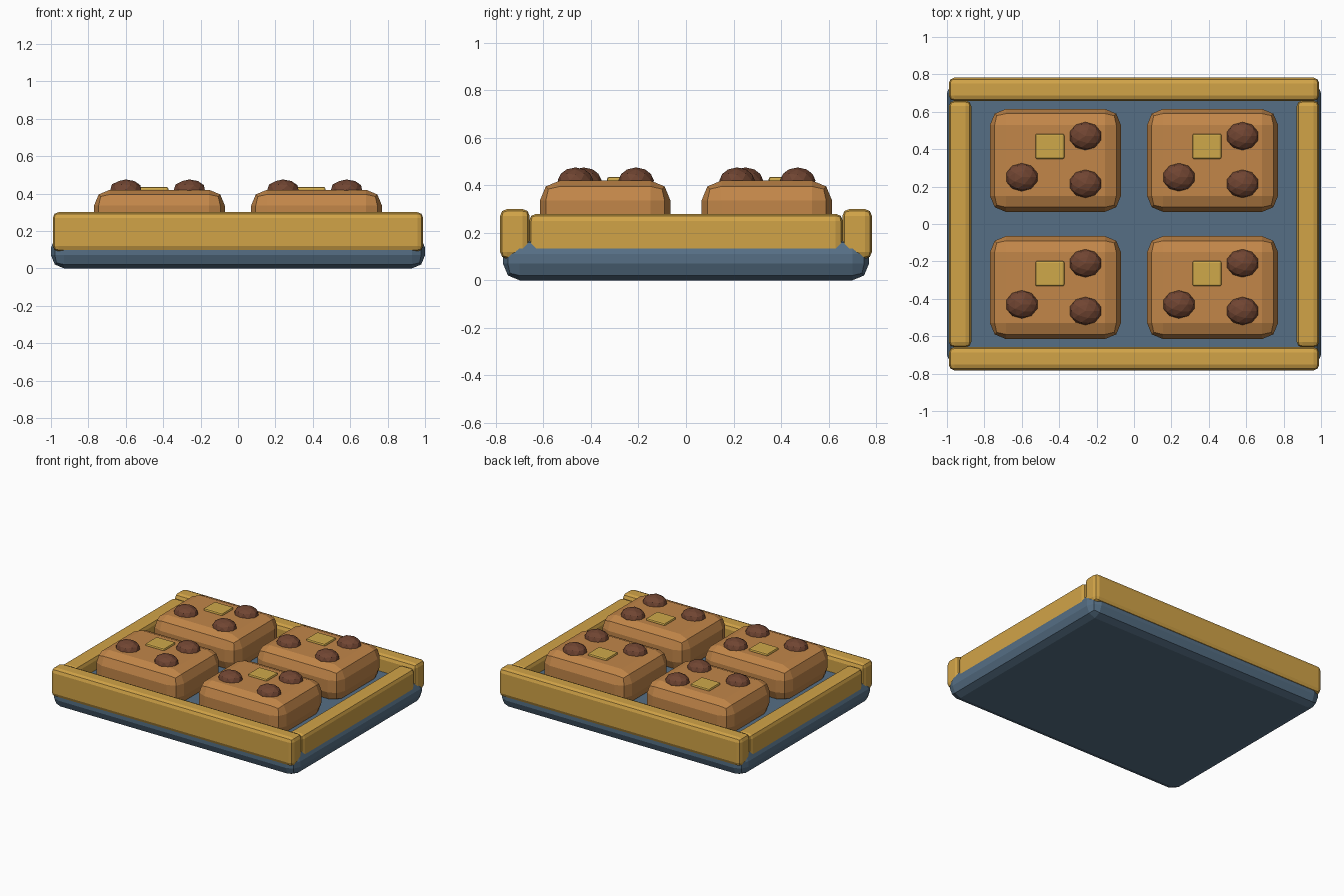
import bpy
import bmesh
from mathutils import Matrix, Vector

cube = bpy.data.objects.get("Cube")
if cube:
    bpy.data.objects.remove(cube, do_unlink=True)


def material(name, srgb):
    rgb = [(c / 12.92 if c <= 0.04 else ((c + 0.055) / 1.055) ** 2.4) for c in srgb]
    mat = bpy.data.materials.new(name)
    mat.use_nodes = True
    mat.diffuse_color = (*rgb, 1)
    mat.node_tree.nodes["Principled BSDF"].inputs["Base Color"].default_value = (*rgb, 1)
    return mat


SLATE = material("slate_blue", (0.335, 0.435, 0.52))
GOLD = material("golden_wood", (0.82, 0.64, 0.28))
CRUST = material("baked_brown", (0.76, 0.525, 0.285))
COCOA = material("dark_cocoa", (0.44, 0.27, 0.195))
BUTTER = material("butter_yellow", (0.81, 0.66, 0.29))


def finish(name, bm, mat):
    mesh = bpy.data.meshes.new(name)
    bm.to_mesh(mesh)
    bm.free()
    mesh.materials.append(mat)
    obj = bpy.data.objects.new(name, mesh)
    bpy.context.collection.objects.link(obj)
    return obj


def block(name, center, size, bevel, mat):
    """Box with two-step rounded edges; center z is given as the top."""
    bm = bmesh.new()
    bmesh.ops.create_cube(bm, size=1)
    bmesh.ops.scale(bm, vec=size, verts=bm.verts)
    bmesh.ops.bevel(bm, geom=bm.edges[:], offset=bevel, offset_type='OFFSET',
                    segments=2, profile=0.5, affect='EDGES')
    x, y, top = center
    bmesh.ops.translate(bm, vec=(x, y, top - size[2] / 2), verts=bm.verts)
    return finish(name, bm, mat)


def nugget(name, center, radii, mat):
    bm = bmesh.new()
    bmesh.ops.create_icosphere(bm, subdivisions=2, radius=1)
    bm.transform(Matrix.Translation(center) @ Matrix.Diagonal(Vector((*radii, 1))))
    return finish(name, bm, mat)


# Tray base
block("tray", (0, 0, 0.18), (2.0, 1.54, 0.18), 0.07, SLATE)

# Rails around the tray
for side, s in (("front", -1), ("back", 1)):
    block(side + "_rail", (0, s * 0.72, 0.3), (1.98, 0.125, 0.21), 0.03, GOLD)
for side, s in (("right", -1), ("left", 1)):
    block(side + "_rail", (s * 0.93, 0, 0.28), (0.12, 1.32, 0.2), 0.03, GOLD)

# Four buns, each with a butter pat and three chips
CHIPS = ((0.16, 0.13), (-0.18, -0.09), (0.16, -0.125))
for row, sy in (("front", -1), ("back", 1)):
    for side, sx in (("right", -1), ("left", 1)):
        tag = row + "_" + side
        x, y = sx * 0.42, sy * 0.34
        block(tag + "_bun", (x, y, 0.42), (0.7, 0.55, 0.26), 0.085, CRUST)
        block(tag + "_butter_pat", (x - 0.03, y + 0.075, 0.435),
              (0.155, 0.135, 0.04), 0.01, BUTTER)
        for i, (dx, dy) in enumerate(CHIPS):
            nugget(f"{tag}_chip_{i + 1}", (x + dx, y + dy, 0.42),
                   (0.087, 0.075, 0.055), COCOA)
